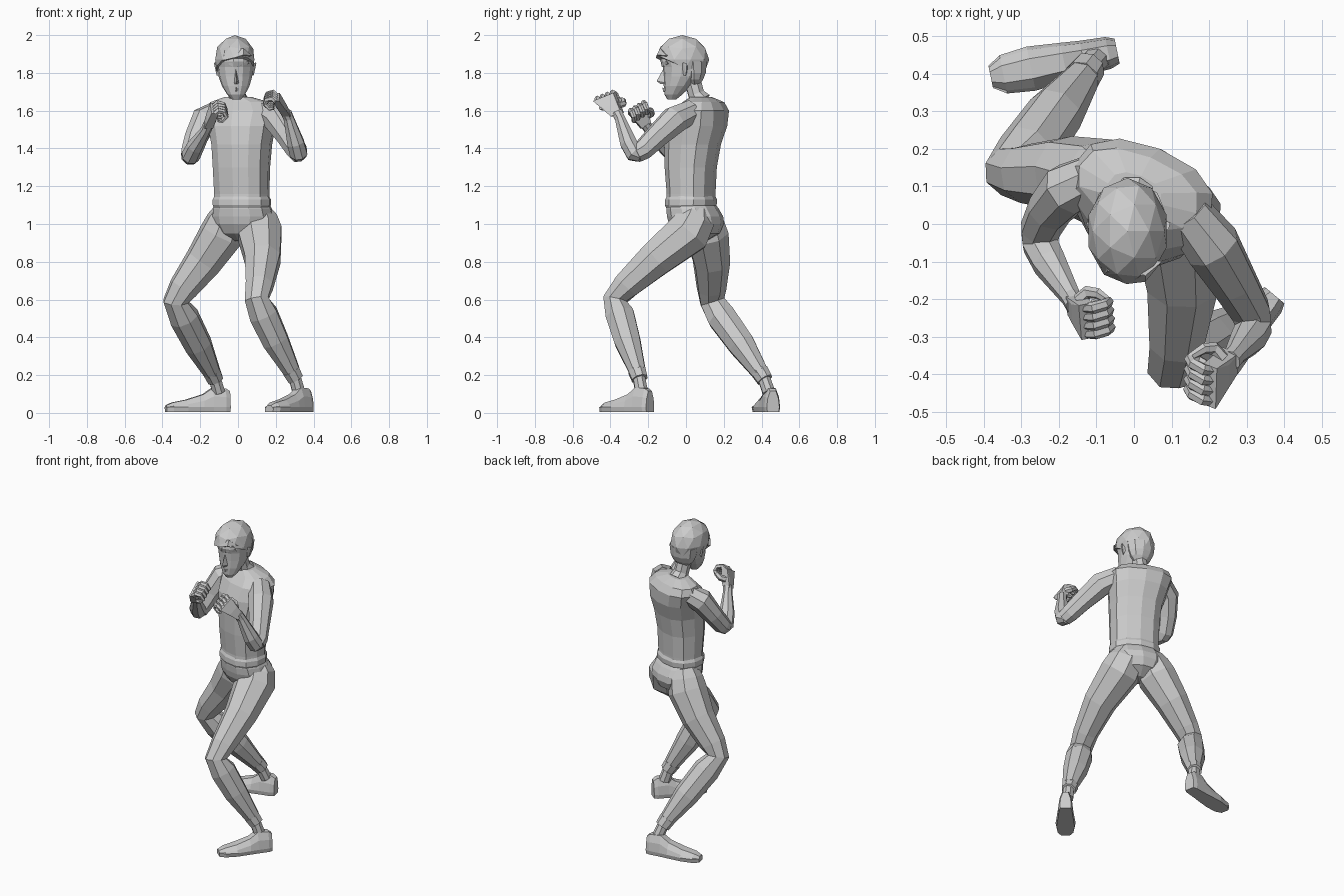
import bpy, bmesh, math
from mathutils import Vector, Matrix


def finish(name, bm):
    bmesh.ops.recalc_face_normals(bm, faces=bm.faces)
    me = bpy.data.meshes.new(name)
    bm.to_mesh(me)
    bm.free()
    ob = bpy.data.objects.new(name, me)
    bpy.context.collection.objects.link(ob)
    return ob


def skin(name, loops):
    """Bridge a list of point loops and cap both ends."""
    bm = bmesh.new()
    rings = [[bm.verts.new(p) for p in loop] for loop in loops]
    n = len(rings[0])
    for a, b in zip(rings, rings[1:]):
        for i in range(n):
            j = (i + 1) % n
            bm.faces.new((a[i], a[j], b[j], b[i]))
    bm.faces.new(rings[0])
    bm.faces.new(rings[-1])
    return finish(name, bm)


def tube(name, pts, n=8):
    """Tube through (x, y, z, radius) points."""
    c = [Vector(p[:3]) for p in pts]
    loops, side = [], Vector((1, 0.1, 0.05))
    for i, p in enumerate(c):
        a, b = c[max(i - 1, 0)], c[min(i + 1, len(c) - 1)]
        t = Vector((0, 0, 0))
        if i:
            t += (p - a).normalized()
        if i < len(c) - 1:
            t += (b - p).normalized()
        t.normalize()
        side = (side - t * side.dot(t)).normalized()
        up = t.cross(side)
        loops.append([p + pts[i][3] * (side * math.cos(w) + up * math.sin(w))
                      for w in ((k + 0.5) * math.tau / n for k in range(n))])
    return skin(name, loops)


def stack(name, rings, yaw=0, n=12, power=1.0):
    """Horizontal rings (z, cx, cy, half width, half depth), turned by yaw."""
    def sp(v):
        return math.copysign(abs(v) ** power, v)
    r = Matrix.Rotation(math.radians(yaw), 3, 'Z')
    return skin(name, [[Vector((cx, cy, z)) + r @ Vector((
        a * sp(math.cos(k * math.tau / n)), b * sp(math.sin(k * math.tau / n)), 0))
        for k in range(n)] for z, cx, cy, a, b in rings])


def hull(name, pts):
    bm = bmesh.new()
    for p in pts:
        bm.verts.new(p)
    res = bmesh.ops.convex_hull(bm, input=bm.verts)
    bmesh.ops.delete(bm, geom=[v for v in res['geom_interior'] if v.is_valid], context='VERTS')
    return finish(name, bm)


def weld(body, *others):
    """Union the other solids into body and drop them."""
    for o in others:
        m = body.modifiers.new("union", 'BOOLEAN')
        m.operation, m.solver, m.object, m.use_self = 'UNION', 'EXACT', o, True
    bpy.context.view_layer.update()
    ev = body.evaluated_get(bpy.context.evaluated_depsgraph_get())
    me = bpy.data.meshes.new_from_object(ev)
    body.modifiers.clear()
    body.data = me
    for o in others:
        bpy.data.objects.remove(o)
    return body


# Shirt body, hem band and trouser seat
shirt = stack("shirt", [(1.10, .02, .025, .148, .122), (1.16, .02, .027, .148, .120),
                        (1.30, .018, .025, .152, .130), (1.42, .02, .035, .160, .142),
                        (1.52, .02, .058, .180, .150), (1.60, .02, .08, .198, .130),
                        (1.645, .01, .092, .168, .092), (1.672, 0, .08, .075, .052)], -22, 12, .85)
hem = stack("shirt_hem", [(1.085, .02, .025, .150, .122), (1.10, .02, .025, .157, .130),
                          (1.13, .02, .027, .157, .130), (1.15, .02, .027, .147, .119)], -22, 12, .9)
seat = stack("trousers", [(.91, .02, .06, .04, .05), (.95, .025, .06, .12, .115), (1.0, .028, .055, .158, .14),
                          (1.04, .028, .048, .165, .142), (1.08, .024, .035, .158, .132),
                          (1.11, .02, .025, .147, .12)], -22, 12, .9)

# Trouser legs with bent knees and narrow cuffs
front = tube("front_leg", [(.09, .055, 1.075, .08), (.102, .045, 1.02, .112), (.115, .01, .95, .125),
                           (.13, -.16, .815, .101), (.113, -.315, .675, .077), (.10, -.375, .60, .068),
                           (.135, -.35, .52, .081), (.20, -.31, .38, .074), (.285, -.257, .22, .047)])
back = tube("back_leg", [(-.045, .085, 1.075, .08), (-.062, .095, 1.02, .105), (-.088, .11, .945, .119),
                         (-.185, .135, .80, .101), (-.29, .135, .66, .080), (-.33, .14, .59, .07),
                         (-.285, .19, .505, .082), (-.21, .295, .36, .076), (-.135, .395, .21, .047)])
weld(seat, front, back, tube("cuff_a", [(.28, -.26, .225, .05), (.305, -.245, .18, .045)]),
     tube("cuff_b", [(-.14, .39, .22, .05), (-.12, .418, .175, .045)]))
tube("front_ankle", [(.30, -.25, .19, .034), (.322, -.235, .11, .036)])
tube("back_ankle", [(-.125, .41, .19, .034), (-.102, .438, .11, .036)])


# Shoes: flat-soled sections from heel to toe
def shoe(name, heel, toe):
    h, t = Vector((*heel, 0)), Vector((*toe, 0))
    s = (t - h).normalized().cross(Vector((0, 0, 1)))
    loops = []
    for f, w, top in ((0, .034, .115), (.07, .043, .13), (.27, .047, .133), (.42, .052, .098),
                      (.68, .060, .07), (.90, .052, .055), (1, .03, .04)):
        c = h.lerp(t, f)
        loops.append([c + s * (w * u) + Vector((0, 0, z)) for u, z in
                      ((-.9, .005), (.9, .005), (1, .03), (.85, top * .65),
                       (.45, top), (-.45, top), (-.85, top * .65), (-1, .03))])
    skin(name, loops)


shoe("front_shoe", (.375, -.19), (.165, -.44))
shoe("back_shoe", (-.045, .461), (-.382, .392))

# Sleeves welded to the shirt, forearms in guard pose
weld(shirt, hem,
     tube("back_sleeve", [(-.11, .125, 1.59, .063), (-.178, .092, 1.552, .073), (-.225, .037, 1.452, .061),
                          (-.25, -.015, 1.375, .055), (-.252, -.045, 1.355, .05)]),
     tube("front_sleeve", [(.14, .03, 1.595, .065), (.21, -.06, 1.552, .077), (.268, -.157, 1.462, .064),
                           (.31, -.23, 1.39, .056), (.32, -.265, 1.37, .05)]))
tube("back_forearm", [(-.255, -.01, 1.345, .035), (-.25, -.055, 1.36, .05), (-.225, -.105, 1.41, .047),
                      (-.168, -.195, 1.50, .028), (-.155, -.215, 1.53, .029)])
tube("front_forearm", [(.32, -.24, 1.36, .035), (.32, -.275, 1.375, .05), (.305, -.305, 1.43, .048),
                       (.268, -.35, 1.56, .029), (.255, -.365, 1.59, .030)])


# Half-closed fists: palm wedge, four curled fingers, thumb
def hand(prefix, wrist, k0, k1, curl, up):
    w, a, b = Vector(wrist), Vector(k0), Vector(k1)
    curl, up = Vector(curl).normalized(), Vector(up).normalized()
    across = (b - a).normalized()
    hull(prefix + "_palm", [w + across * (s * .028) + curl * (q * .023) for s in (-1, 1) for q in (-1, 1)]
         + [w.lerp(p, .5) + across * s + curl * (q * .025) for p, s in ((a, -.01), (b, .01)) for q in (-1, 1)]
         + [p + curl * (q * .019) for p in (a - across * .01, b + across * .01) for q in (-1, 1)])
    for i in range(4):
        k = a.lerp(b, (i + .15) / 3.3)
        path = [k - up * .01, k + up * .008 + curl * .018, k + curl * .05, k + curl * .065 - up * .025,
                k + curl * .045 - up * .048, k + curl * .022 - up * .045]
        tube(f"{prefix}_finger_{i + 1}", [(*p, r) for p, r in
             zip(path, (.014, .016, .015, .014, .013, .010))], 6)
    m = w.lerp(a, .4) - across * .015
    path = [m, m - across * .02 + curl * .025, m + curl * .05 + up * .02 - across * .015,
            a + curl * .065 - up * .03]
    tube(prefix + "_thumb", [(*p, r) for p, r in zip(path, (.02, .018, .015, .010))], 6)


hand("back_hand", (-.157, -.213, 1.52), (-.128, -.222, 1.636), (-.122, -.297, 1.59), (1, .2, 0), (.15, -.2, 1))
hand("front_hand", (.257, -.363, 1.58), (.203, -.388, 1.69), (.20, -.477, 1.655), (-1, .4, 0), (-.2, -.3, 1))

# Neck and head
tube("neck", [(0, .08, 1.65, .058), (-.005, .055, 1.685, .046), (-.012, .035, 1.76, .046)])
head = stack("head", [(1.66, -.008, -.075, .024, .024), (1.685, -.01, -.067, .047, .047),
                      (1.73, -.012, -.045, .073, .073), (1.78, -.014, -.023, .089, .096),
                      (1.83, -.015, -.015, .096, .108), (1.86, -.015, -.016, .098, .119),
                      (1.93, -.015, -.018, .088, .105), (1.97, -.015, -.015, .05, .06)], -4, 12)
parts = [hull("nose", [(-.012, -.115, 1.83), (-.026, -.10, 1.745), (.008, -.10, 1.745),
                       (-.008, -.155, 1.757), (-.009, -.135, 1.74)]),
         hull("mouth", [(-.032, -.10, 1.715), (.016, -.10, 1.715), (-.008, -.126, 1.722),
                        (-.008, -.120, 1.700), (-.008, -.09, 1.70)])]
for s in (1, -1):
    x = -.015
    parts += [hull("ear", [(x + s * .08, -.025, 1.787), (x + s * .085, -.03, 1.845),
                           (x + s * .112, .005, 1.85), (x + s * .098, .0, 1.787),
                           (x + s * .108, -.012, 1.855), (x + s * .08, .01, 1.82)]),
              hull("brow", [(x + s * .012, -.132, 1.85), (x + s * .012, -.128, 1.832),
                            (x + s * .075, -.095, 1.848), (x + s * .07, -.105, 1.865),
                            (x + s * .03, -.08, 1.85)])]

# Hair cap: sphere cut on a slope from fringe down to nape, plus fringe and nape
bm = bmesh.new()
bmesh.ops.create_icosphere(bm, subdivisions=2, radius=1)
for v in bm.verts:
    v.co = Vector((-.017 + .109 * v.co.x, -.019 + .142 * v.co.y, 1.87 + .13 * v.co.z))
bmesh.ops.bisect_plane(bm, geom=bm.verts[:] + bm.edges[:] + bm.faces[:], plane_co=(0, -.15, 1.888),
                       plane_no=(-.10, .50, 1), clear_inner=True)
bmesh.ops.holes_fill(bm, edges=[e for e in bm.edges if e.is_boundary])
parts += [finish("hair", bm),
          hull("fringe", [(-.112, -.06, 1.868), (-.08, -.135, 1.866), (-.02, -.16, 1.88), (.03, -.154, 1.896),
                          (.075, -.10, 1.89), (.03, -.138, 1.93), (-.07, -.125, 1.92), (-.09, -.07, 1.92)]),
          stack("nape", [(1.735, -.01, .045, .04, .028), (1.765, -.012, .043, .070, .05),
                         (1.80, -.014, .042, .086, .066), (1.86, -.015, .038, .096, .076)], 0, 10)]
weld(head, *parts)
